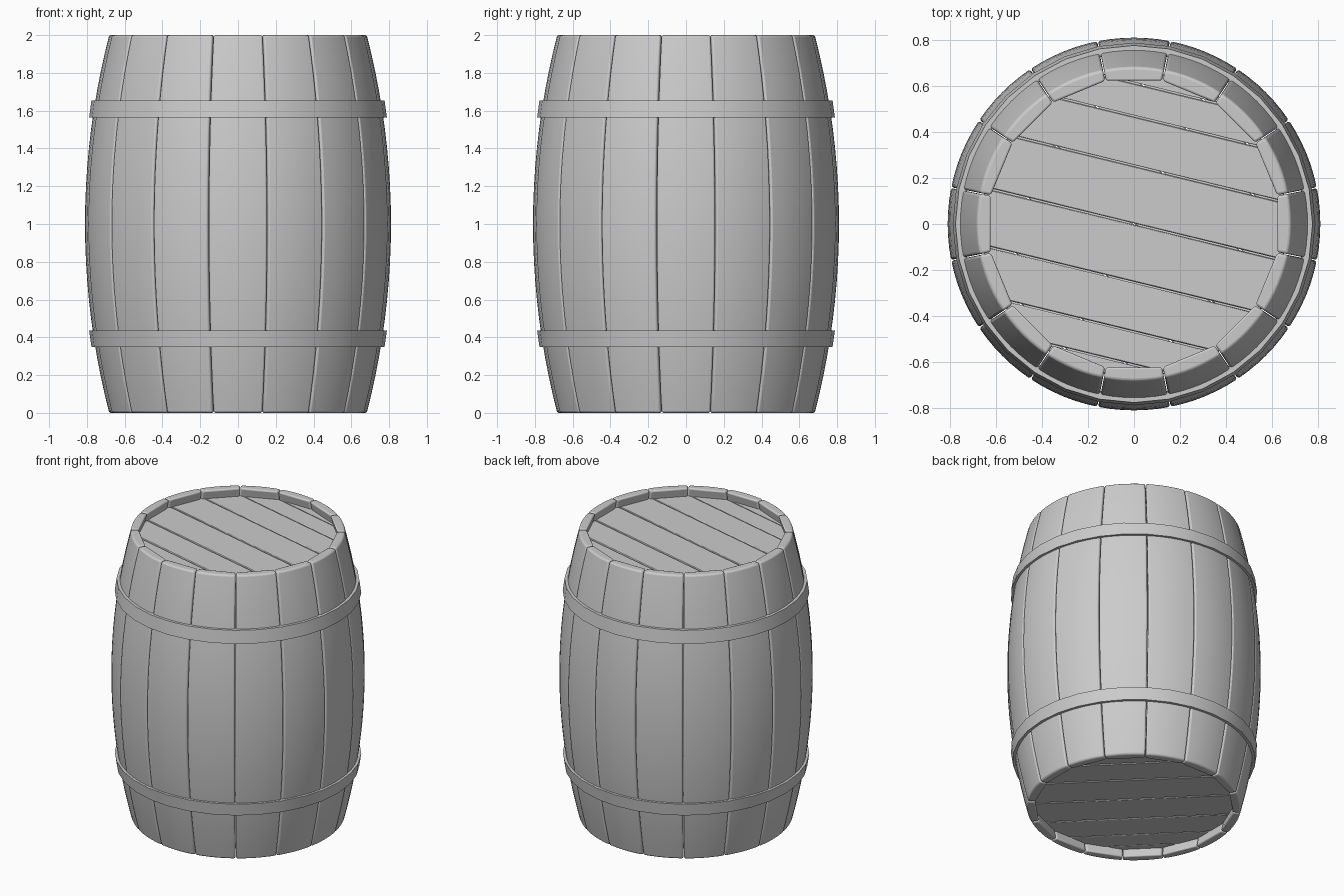
import bpy, bmesh, math
from mathutils import Matrix

if "Cube" in bpy.data.objects:
    bpy.data.objects.remove(bpy.data.objects["Cube"])

N = 16                       # staves
STEP = 2 * math.pi / N


def radius(z):
    """Outer radius of the bulging body at height z."""
    return 0.81 - 0.128 * (z - 1) ** 2


def finish(name, bm, bevel=0.0, segments=2):
    bmesh.ops.recalc_face_normals(bm, faces=bm.faces)
    mesh = bpy.data.meshes.new(name)
    bm.to_mesh(mesh)
    bm.free()
    ob = bpy.data.objects.new(name, mesh)
    bpy.context.collection.objects.link(ob)
    if bevel:
        mod = ob.modifiers.new("bevel", 'BEVEL')
        mod.width, mod.segments = bevel, segments
        mod.limit_method, mod.angle_limit = 'ANGLE', math.radians(40)
    bpy.ops.object.select_all(action='DESELECT')
    ob.select_set(True)
    bpy.context.view_layer.objects.active = ob
    bpy.ops.object.shade_smooth_by_angle(angle=math.radians(35))
    return ob


def loft(bm, rings, closed):
    """Bridge successive closed sections; cap the ends or join them up."""
    rows = [[bm.verts.new(p) for p in r] for r in rings]
    n = len(rows[0])
    for k in range(len(rows) if closed else len(rows) - 1):
        a, b = rows[k], rows[(k + 1) % len(rows)]
        for i in range(n):
            j = (i + 1) % n
            bm.faces.new((a[i], a[j], b[j], b[i]))
    if not closed:
        for row in (rows[0], rows[-1]):
            bm.faces.new(row)


def stave_section(z, centre):
    """Curved outside, flat inside, with a narrow gap to the neighbours."""
    r = radius(z)
    half = STEP / 2 - 0.002 / r
    seg = 6
    arc = [-half + 2 * half * i / seg for i in range(seg + 1)]
    pts = [(r * math.cos(t), r * math.sin(t)) for t in arc]
    ri = r - 0.05
    x, y = ri * math.cos(half), ri * math.sin(half)
    pts += [(x, y), (x, -y)]
    c, s = math.cos(centre), math.sin(centre)
    return [(px * c - py * s, px * s + py * c, z) for px, py in pts]


# Body staves
bm = bmesh.new()
for k in range(N):
    loft(bm, [stave_section(2 * i / 20, k * STEP) for i in range(21)], False)
finish("staves", bm, 0.011, 3)


# Hoops, slightly conical to follow the body
def hoop(name, z_wide, z_narrow):
    profile = [(0.788, z_wide), (0.776, z_narrow), (0.74, z_narrow), (0.75, z_wide)]
    bm = bmesh.new()
    sides = 32
    loft(bm, [[(r * math.cos(2 * math.pi * i / sides),
                r * math.sin(2 * math.pi * i / sides), z) for r, z in profile]
              for i in range(sides)], True)
    finish(name, bm)


hoop("upper_hoop", 1.565, 1.655)
hoop("lower_hoop", 0.435, 0.35)


# Heads: planks cut from a disc, seams meeting the sixteen corners
def head(name, z, turn):
    R, thick, gap = 0.665, 0.04, 0.003
    cuts = [0.645 * math.sin(i * STEP) for i in range(-3, 4)]
    bounds = [-R] + cuts + [R]
    bm = bmesh.new()
    for lo, hi in zip(bounds, bounds[1:]):
        lo, hi = max(lo + gap, -R + 0.004), min(hi - gap, R - 0.004)
        ys = [lo + (hi - lo) * i / 4 for i in range(5)]
        edge = [(math.sqrt(R * R - y * y), y) for y in ys]
        edge += [(-x, y) for x, y in reversed(edge)]
        loft(bm, [[(x, y, h) for x, y in edge]
                  for h in (z - thick / 2, z + thick / 2)], False)
    bmesh.ops.rotate(bm, verts=bm.verts, cent=(0, 0, 0),
                     matrix=Matrix.Rotation(math.radians(turn), 3, 'Z'))
    finish(name, bm, 0.004, 1)


head("top_head", 1.918, -13.7)
head("bottom_head", 0.082, -45)
